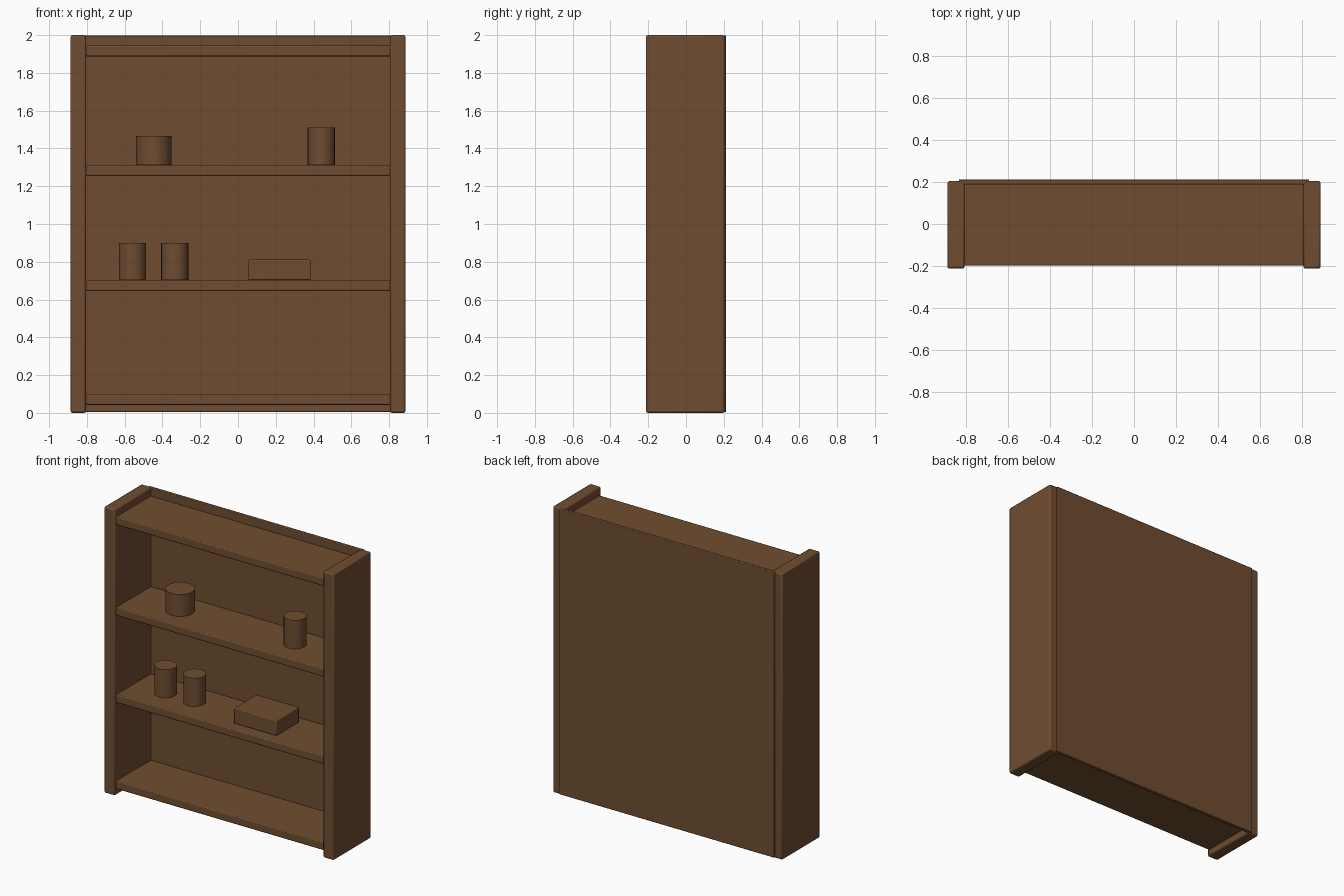
import bpy
import math

cube = bpy.data.objects.get("Cube")
if cube:
    bpy.data.objects.remove(cube, do_unlink=True)

# Single wood colour
wood = bpy.data.materials.new("brown_wood")
wood.use_nodes = True
colour = (0.16, 0.073, 0.03, 1.0)
wood.diffuse_color = colour
wood.node_tree.nodes["Principled BSDF"].inputs["Base Color"].default_value = colour


def finish(obj, name, bevel):
    obj.name = name
    obj.data.materials.append(wood)
    if bevel:
        mod = obj.modifiers.new("rounded_edges", "BEVEL")
        mod.width = bevel
        mod.segments = 2
        mod.limit_method = "ANGLE"
    bpy.ops.object.shade_smooth_by_angle(angle=math.radians(30))
    return obj


def box(name, low, high, bevel=0.0):
    centre = [(a + b) / 2 for a, b in zip(low, high)]
    bpy.ops.mesh.primitive_cube_add(size=1, location=centre)
    obj = bpy.context.object
    obj.scale = [b - a for a, b in zip(low, high)]
    bpy.ops.object.transform_apply(location=False, rotation=False, scale=True)
    return finish(obj, name, bevel)


def jar(name, x, base, radius, height):
    bpy.ops.mesh.primitive_cylinder_add(vertices=24, radius=radius, depth=height,
                                        location=(x, 0, base + height / 2))
    return finish(bpy.context.object, name, 0.0)


# Upright side panels
for side, sign in (("left", 1), ("right", -1)):
    xs = sorted((sign * 0.805, sign * 0.887))
    box(side + "_side_panel", (xs[0], -0.212, 0), (xs[1], 0.204, 2.0), 0.01)

# Back panel, lapping onto the rear of the sides
box("back_panel", (-0.832, 0.187, 0.004), (0.832, 0.212, 1.998), 0.004)

# Shelves
shelves = {"bottom": 0.043, "lower": 0.646, "upper": 1.255, "top": 1.888}
for label, z in shelves.items():
    box(label + "_shelf", (-0.808, -0.198, z), (0.808, 0.19, z + 0.056), 0.006)

# Items on the shelves
jar("wide_jar", -0.447, 1.312, 0.094, 0.153)
jar("tall_jar", 0.441, 1.312, 0.072, 0.2)
jar("outer_jar", -0.559, 0.703, 0.072, 0.197)
jar("inner_jar", -0.335, 0.703, 0.072, 0.197)
box("small_box", (0.055, -0.125, 0.703), (0.385, 0.125, 0.811), 0.006)
